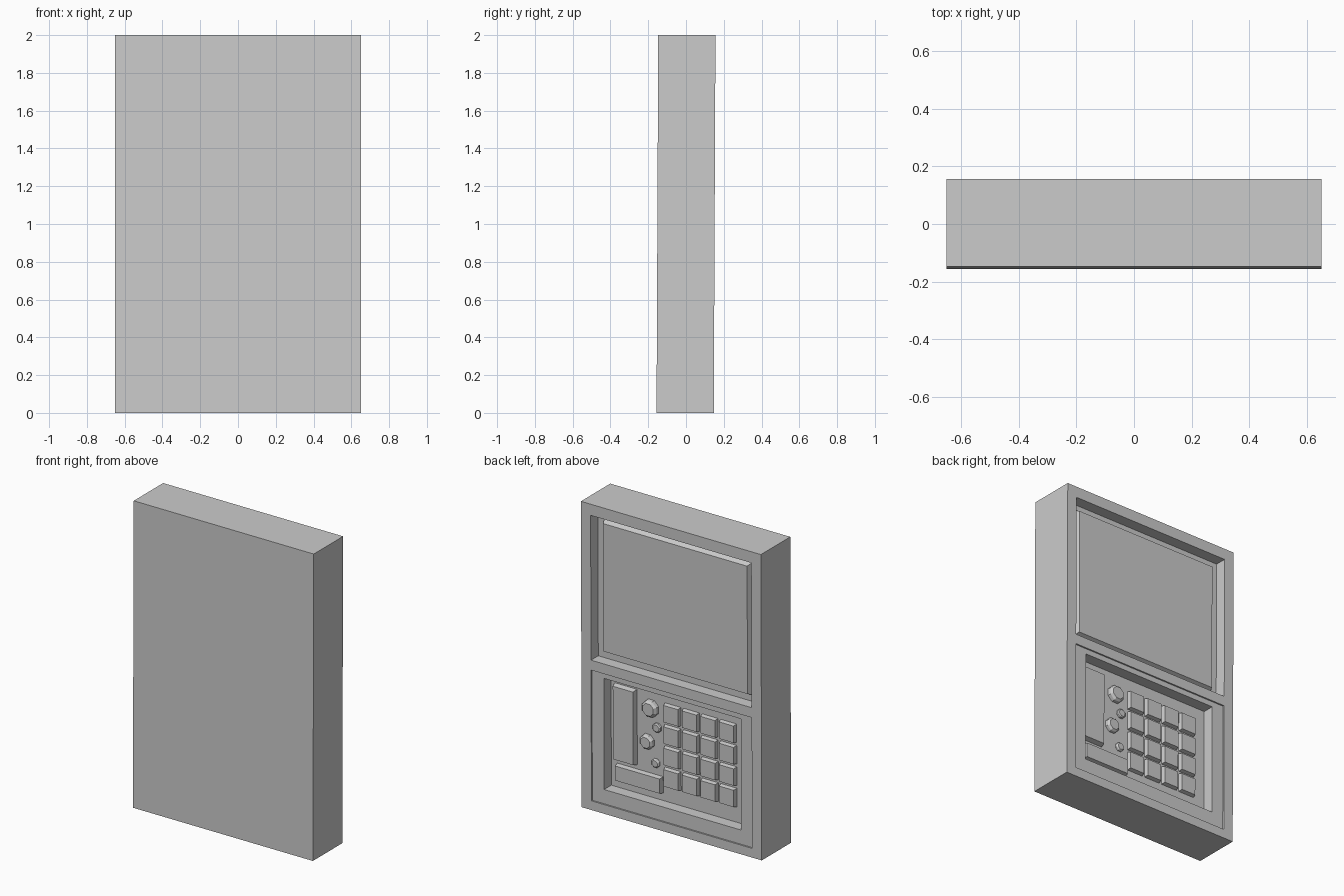
import bpy, bmesh, math

if "Cube" in bpy.data.objects:
    bpy.data.objects.remove(bpy.data.objects["Cube"])

THICK = 0.303


def P(x, z, d):
    """Point at depth d below the slightly leaning back face."""
    return (x, 0.147 + 0.0045 * z - d, z)


def rect(x0, x1, z0, z1, d):
    return [P(x0, z0, d), P(x1, z0, d), P(x1, z1, d), P(x0, z1, d)]


def ngon(cx, cz, r, d, n):
    return [P(cx + r * math.cos(math.tau * (i + .5) / n),
              cz + r * math.sin(math.tau * (i + .5) / n), d) for i in range(n)]


def loft(bm, rings):
    """Skin a stack of loops and cap the last one."""
    loops = [[bm.verts.new(p) for p in ring] for ring in rings]
    n = len(loops[0])
    for a, b in zip(loops, loops[1:]):
        for i in range(n):
            j = (i + 1) % n
            bm.faces.new((a[j], a[i], b[i], b[j]))
    bm.faces.new(loops[-1][::-1])


def finish(bm, name):
    me = bpy.data.meshes.new(name)
    bm.to_mesh(me)
    bm.free()
    ob = bpy.data.objects.new(name, me)
    bpy.context.collection.objects.link(ob)
    return ob


def part(name, rings):
    bm = bmesh.new()
    loft(bm, rings)
    return finish(bm, name)


def block(name, x0, x1, z0, z1, base, top, bevel):
    """Raised block whose sides slope out towards its base."""
    b = bevel
    return part(name, [rect(x0 - b, x1 + b, z0 - b, z1 + b, base),
                       rect(x0, x1, z0, z1, top)])


# Casing: frame grid on the back, two stepped pockets, plain box elsewhere
XS = [-0.65, -0.58, 0.58, 0.65]
ZS = [0, 0.06, 0.915, 0.98, 1.927, 2]
KEY_FLOOR, SCREEN_FLOOR = 0.085, 0.075
bm = bmesh.new()
for i in range(3):
    for j in range(5):
        cell = (XS[i], XS[i + 1], ZS[j], ZS[j + 1])
        if (i, j) == (1, 1):      # keypad pocket
            pad = (-0.495, 0.495, 0.153, 0.88)
            loft(bm, [rect(*cell, 0), rect(*cell, 0.01),
                      rect(*pad, 0.01), rect(*pad, KEY_FLOOR)])
        elif (i, j) == (1, 3):    # screen pocket
            loft(bm, [rect(*cell, 0), rect(*cell, SCREEN_FLOOR)])
        else:
            bm.faces.new([bm.verts.new(p) for p in rect(*cell, 0)][::-1])
loft(bm, [rect(-0.65, 0.65, 0, 2, 0), rect(-0.65, 0.65, 0, 2, THICK)])
bmesh.ops.remove_doubles(bm, verts=bm.verts, dist=1e-5)
# the outer shell brings the front cap and four sides; unify facing
bmesh.ops.recalc_face_normals(bm, faces=bm.faces)
finish(bm, "casing")

# Screen
block("screen", -0.52, 0.52, 1.037, 1.873, SCREEN_FLOOR, 0.043, 0.014)

# Keys
for r in range(4):
    for c in range(4):
        x1, z1 = 0.1 - 0.134 * c, 0.79 - 0.14 * r
        block(f"key_{r}_{c}", x1 - 0.104, x1, z1 - 0.11, z1, KEY_FLOOR, 0.06, 0.006)

# Side bar and lower bar
block("side_bar", 0.315, 0.46, 0.345, 0.822, KEY_FLOOR, 0.052, 0.008)
block("lower_bar", 0.126, 0.446, 0.208, 0.303, KEY_FLOOR, 0.055, 0.006)

# Knobs and small buttons
for k, (x, z, r, h) in enumerate([(0.205, 0.736, 0.058, 0.035), (0.23, 0.512, 0.05, 0.03),
                                  (0.16, 0.62, 0.032, 0.018), (0.17, 0.386, 0.03, 0.018)]):
    part(f"knob_{k}", [ngon(x, z, r, KEY_FLOOR, 8),
                       ngon(x, z, r * 0.95, KEY_FLOOR - h * 0.6, 8),
                       ngon(x, z, r * 0.72, KEY_FLOOR - h, 8)])
